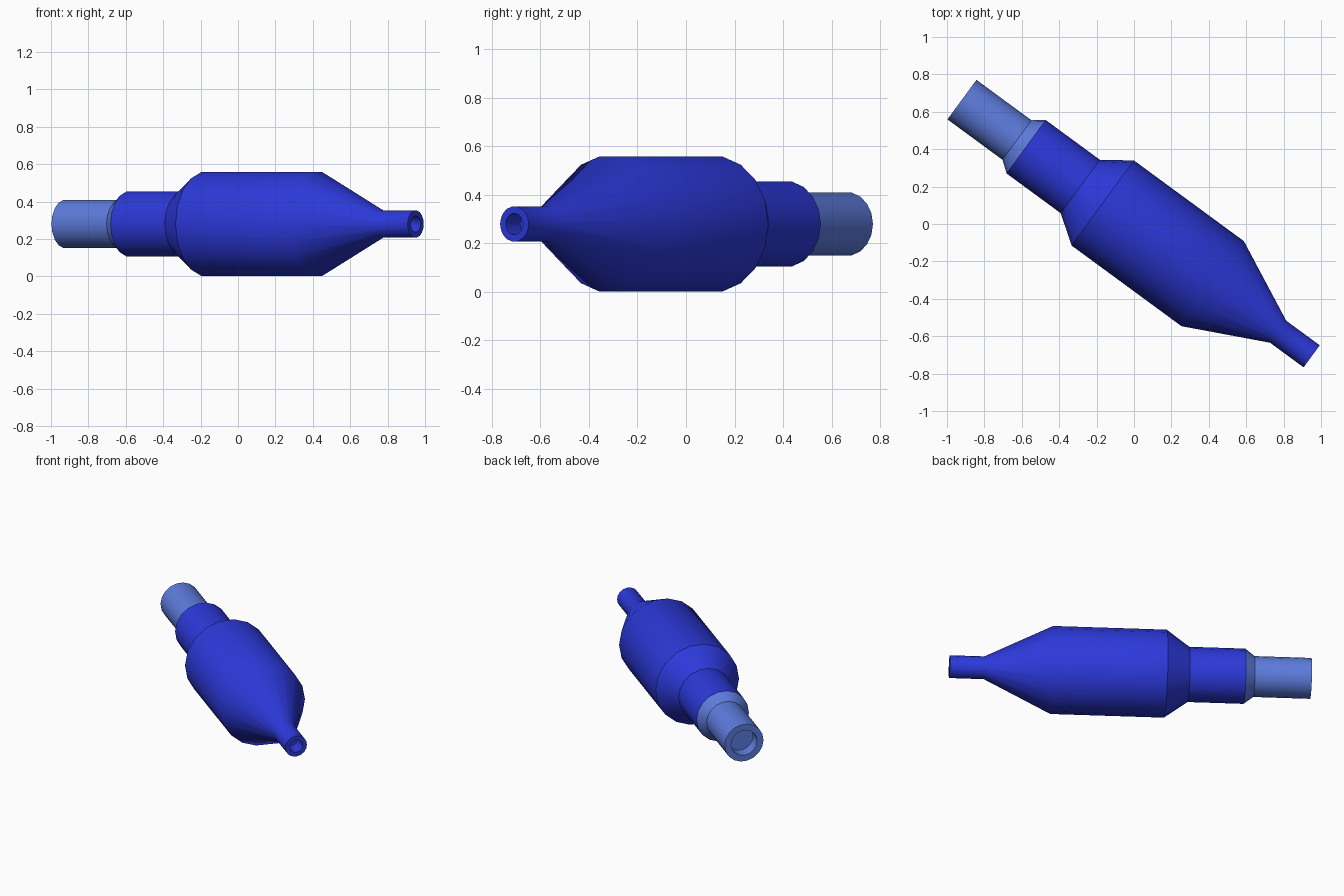
import bpy, bmesh, math
from mathutils import Vector, Matrix

if "Cube" in bpy.data.objects:
    bpy.data.objects.remove(bpy.data.objects["Cube"])

SIDES = 18
START = Vector((-0.92, 0.665, 0.28))
AXIS = Vector((0.95, -0.7075, 0.28)) - START
LENGTH = AXIS.length
AXIS.normalize()
SIDE = Vector((0, 0, 1)).cross(AXIS)
UP = Vector((0, 0, 1))


def material(name, color):
    m = bpy.data.materials.new(name)
    m.diffuse_color = color
    m.use_nodes = True
    m.node_tree.nodes["Principled BSDF"].inputs["Base Color"].default_value = m.diffuse_color
    return m


def lathe(name, profile, mat):
    """Turn (distance along axis, radius) points about the tilted axis; r = 0 makes a cap."""
    bm = bmesh.new()
    rings = []
    for t, r in profile:
        c = START + AXIS * t
        if r == 0:
            rings.append([bm.verts.new(c)] * SIDES)
            continue
        ring = []
        for i in range(SIDES):
            a = 2 * math.pi * i / SIDES
            ring.append(bm.verts.new(c + SIDE * r * math.cos(a) + UP * r * math.sin(a)))
        rings.append(ring)
    for a, b in zip(rings, rings[1:]):
        for i in range(SIDES):
            j = (i + 1) % SIDES
            bm.faces.new(list(dict.fromkeys((a[i], a[j], b[j], b[i]))))
    bmesh.ops.recalc_face_normals(bm, faces=bm.faces)
    me = bpy.data.meshes.new(name)
    bm.to_mesh(me)
    bm.free()
    me.materials.append(mat)
    ob = bpy.data.objects.new(name, me)
    bpy.context.collection.objects.link(ob)
    bpy.ops.object.select_all(action='DESELECT')
    ob.select_set(True)
    bpy.context.view_layer.objects.active = ob
    bpy.ops.object.shade_smooth_by_angle(angle=math.radians(30))
    return ob


blue = material("deep_blue", (0.025, 0.04, 0.70, 1))
pale = material("pale_blue", (0.11, 0.20, 0.72, 1))

# Pale inlet pipe with recessed bore and flared collar
lathe("inlet_pipe", [(0.08, 0), (0.08, 0.088), (0, 0.088), (0, 0.131),
                     (0.365, 0.131), (0.426, 0.177), (0.426, 0)], pale)

# Blue sleeve, shoulder, main body, tapered nose and outlet pipe with bore
lathe("main_body", [(0.426, 0), (0.426, 0.177), (0.785, 0.177), (0.934, 0.282),
                    (1.663, 0.282), (2.097, 0.073), (LENGTH, 0.073),
                    (LENGTH, 0.044), (LENGTH - 0.1, 0.044), (LENGTH - 0.1, 0)], blue)
